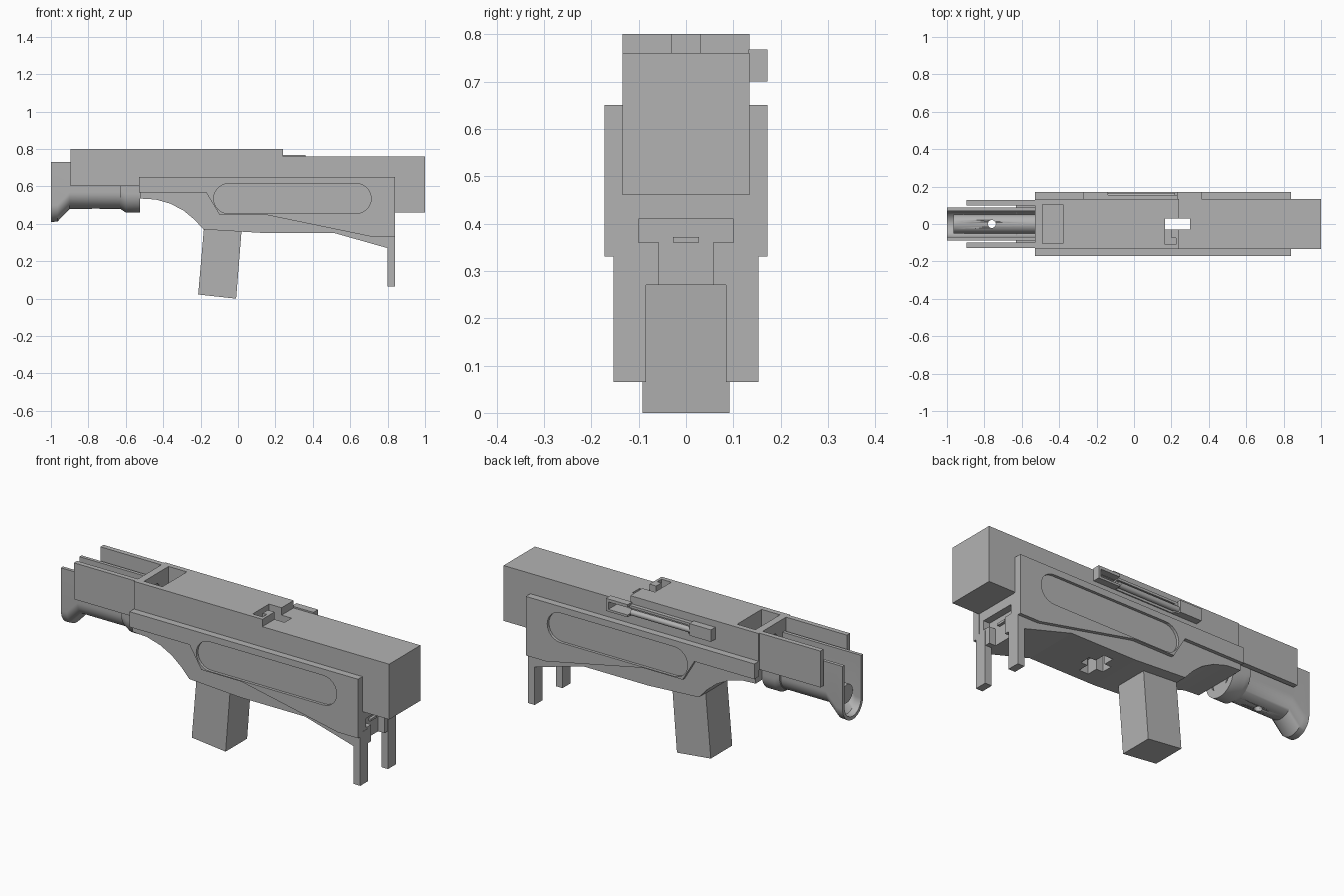
import bpy, bmesh, math
from mathutils import Matrix

cube = bpy.data.objects.get("Cube")
if cube:
    bpy.data.objects.remove(cube, do_unlink=True)

grey = bpy.data.materials.new("plain_grey")
grey.use_nodes = True
COLOUR = (0.45, 0.45, 0.45, 1)
grey.diffuse_color = COLOUR
grey.node_tree.nodes["Principled BSDF"].inputs["Base Color"].default_value = COLOUR


def finish(name, bm, smooth=False):
    bmesh.ops.recalc_face_normals(bm, faces=bm.faces)
    mesh = bpy.data.meshes.new(name)
    bm.to_mesh(mesh)
    bm.free()
    mesh.materials.append(grey)
    ob = bpy.data.objects.new(name, mesh)
    bpy.context.collection.objects.link(ob)
    if smooth:
        activate(ob)
        bpy.ops.object.shade_smooth_by_angle(angle=math.radians(35))
    return ob


def activate(ob):
    bpy.ops.object.select_all(action='DESELECT')
    ob.select_set(True)
    bpy.context.view_layer.objects.active = ob


def box(name, x, y, z):
    bm = bmesh.new()
    bmesh.ops.create_cube(bm, size=1)
    for v in bm.verts:
        for i, (lo, hi) in enumerate((x, y, z)):
            v.co[i] = hi if v.co[i] > 0 else lo
    return finish(name, bm)


def extrude_y(name, profile, y0, y1):
    """Extrude an x-z outline between two y planes."""
    bm = bmesh.new()
    face = bm.faces.new([bm.verts.new((x, y0, z)) for x, z in profile])
    new = bmesh.ops.extrude_face_region(bm, geom=[face])["geom"]
    for v in new:
        if isinstance(v, bmesh.types.BMVert):
            v.co.y = y1
    return finish(name, bm)


def rod(name, radius, length, centre, axis, sides=32):
    bm = bmesh.new()
    bmesh.ops.create_cone(bm, cap_ends=True, segments=sides, radius1=radius,
                          radius2=radius, depth=length)
    if axis == 'X':
        bm.transform(Matrix.Rotation(math.pi / 2, 4, 'Y'))
    bm.transform(Matrix.Translation(centre))
    return finish(name, bm, True)


def channel(name, stations, half, wall, top):
    """Loft an open U section through (x, bottom z) stations."""
    bm = bmesh.new()
    rings = []
    for x, bottom in stations:
        cz = bottom + half
        ring = []
        for r, order in ((half, 1), (half - wall, -1)):
            arc = [(-r, top)]
            for i in range(25):
                a = math.pi + math.pi * i / 24
                arc.append((r * math.cos(a), cz + r * math.sin(a)))
            arc.append((r, top))
            ring += arc[::order]
        rings.append([bm.verts.new((x, y, z)) for y, z in ring])
    n = len(rings[0])
    for a, b in zip(rings, rings[1:]):
        for i in range(n):
            j = (i + 1) % n
            bm.faces.new((a[i], a[j], b[j], b[i]))
    for ring in (rings[0], rings[-1]):
        for i in range(n // 2 - 1):
            bm.faces.new((ring[i], ring[i + 1], ring[n - 2 - i], ring[n - 1 - i]))
    return finish(name, bm, True)


def cut(targets, *cutters):
    for cutter in cutters:
        cutter.hide_render = True
        for ob in targets:
            mod = ob.modifiers.new("cut", 'BOOLEAN')
            mod.operation = 'DIFFERENCE'
            mod.solver = 'EXACT'
            mod.object = cutter
            activate(ob)
            bpy.ops.object.modifier_apply(modifier=mod.name)
        bpy.data.objects.remove(cutter, do_unlink=True)


# Upper receiver with raised rear deck
receiver = extrude_y("receiver", [(-.53, .6), (-.53, .8), (.24, .8), (.24, .76), (1, .76),
                                  (1, .46), (0, .46), (-.1, .6)], -.134, .134)
# Lower body with curved rear underside
lower_body = extrude_y("lower_body", [(-.525, .64), (-.525, .535), (-.44, .53), (-.36, .507),
                                      (-.29, .47), (-.23, .42), (-.185, .37), (.12, .352),
                                      (.51, .352), (.8, .27), (.838, .27), (.838, .64)],
                       -.153, .153)

# Side plates with stadium-shaped recesses
stadium = [(cx + .08 * math.cos(a), .535 + .08 * math.sin(a))
           for cx, start in ((.632, -90), (-.05, 90))
           for a in [math.radians(start + 15 * i) for i in range(13)]]
for side, label in ((-1, "right"), (1, "left")):
    plate = extrude_y(label + "_side_plate",
                      [(-.53, .65), (-.53, .567), (-.17, .567), (-.1, .45), (.14, .45),
                       (.72, .33), (.84, .33), (.84, .65)], side * .13, side * .172)
    cut([plate], extrude_y("recess_cutter", stadium, side * .157, side * .2))
    box(label + "_front_leg", (.8, .84), sorted((side * .085, side * .153)), (.065, .35))

# Through slot, deck notch and cross-shaped opening underneath
cut([receiver, lower_body], box("slot_cutter", (.165, .3), (-.03, .03), (.2, .9)))
cut([receiver],
    box("notch_cutter", (.165, .2), (-.11, -.02), (.745, .9)),
    box("notch_foot_cutter", (.19, .225), (-.11, -.075), (.745, .9)),
    box("pocket_cutter", (-.49, -.38), (-.105, .105), (.65, .9)),
    rod("pocket_hole_cutter", .025, .1, (-.51, 0, .72), 'X'),
    box("handle_slot_cutter", (.23, .345), (.1, .2), (.712, .75)))
cut([lower_body],
    box("cross_cutter", (.205, .26), (-.09, .09), (.3, .43)),
    box("front_gap_cutter", (.8, .9), (-.057, .057), (.2, .37)),
    box("front_slot_cutter", (.8, .9), (-.1, .1), (.36, .41)),
    rod("front_hole_cutter", .015, .2, (.78, 0, .385), 'X'))
box("front_slot_block", (.795, .815), (-.027, .027), (.36, .372))

# Grip
extrude_y("grip", [(-.18, .4), (.022, .4), (-.01, 0), (-.213, .022)], -.092, .092)

# Charging handle on the back side
handle = box("handle_frame", (.23, .36), (.132, .172), (.7, .768))
cut([handle], box("frame_cutter", (.2, .345), (.12, .2), (.712, .752)))
rail = box("handle_rail", (-.14, .23), (.132, .155), (.7, .758))
cut([rail], box("rail_cutter", (-.12, .3), (.14, .2), (.69, .745)))
box("handle_block", (-.27, -.14), (.132, .172), (.7, .765))
rod("handle_rod", .015, .4, (.02, .152, .722), 'X')

# Rear rails beside the open trough
for side, label in ((-1, "right"), (1, "left")):
    box(label + "_rear_rail", (-.895, -.525), sorted((side * .1, side * .127)), (.603, .8))

# Rear trough, flared at the end, with collar and inner tube
trough = channel("rear_trough", [(-1, .41), (-.965, .412), (-.9, .48), (-.525, .48)],
                 .088, .018, .73)
channel("trough_collar", [(-.63, .48), (-.6, .46), (-.525, .46)], .1, .025, .61)
tube = rod("inner_tube", .05, .44, (-.745, 0, .54), 'X')
cut([trough, tube], rod("drain_hole_cutter", .021, .6, (-.76, 0, .5), 'Z'))
